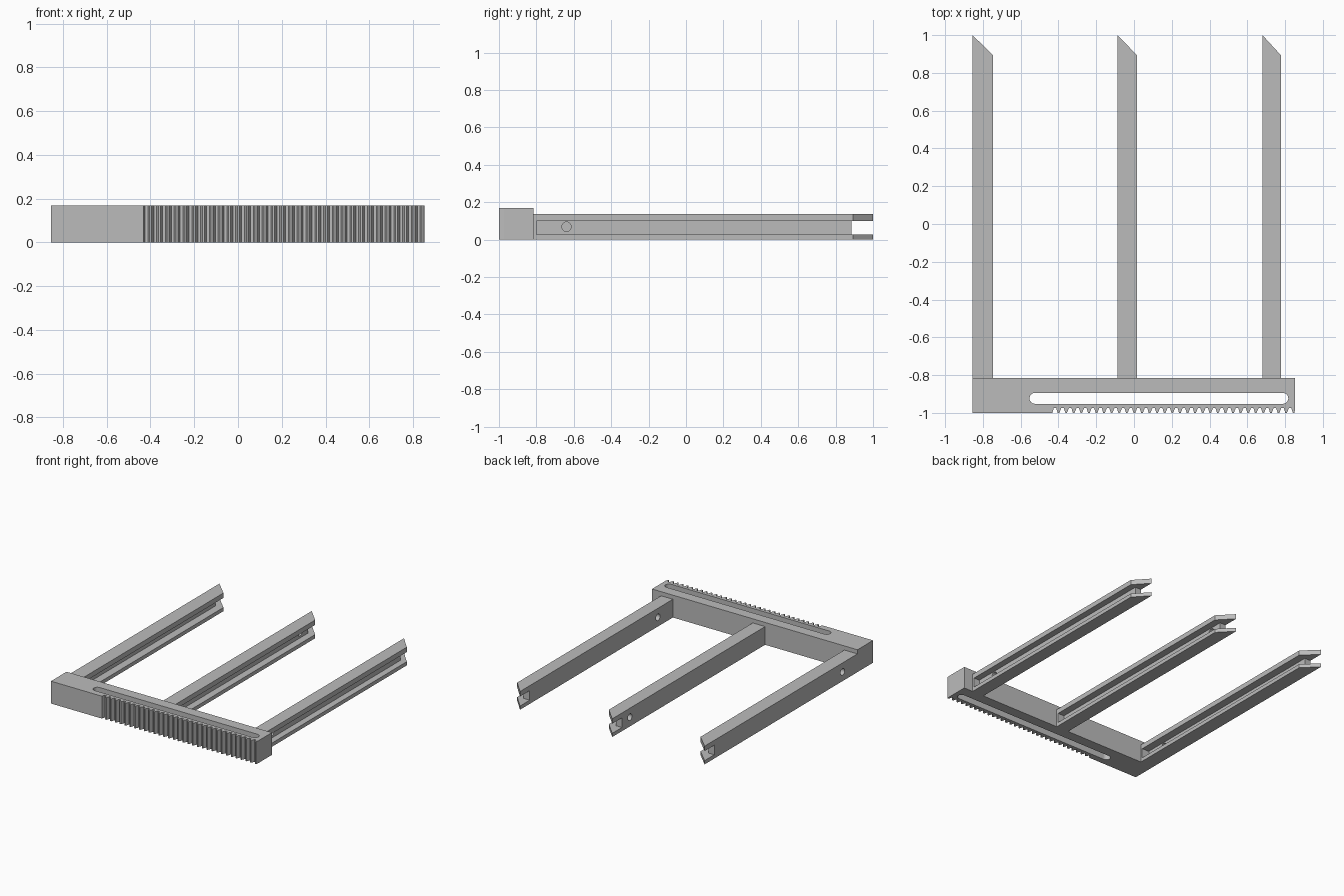
import bpy, bmesh, math
from mathutils import Matrix

cube = bpy.data.objects.get("Cube")
if cube:
    bpy.data.objects.remove(cube, do_unlink=True)

GREY = (0.5, 0.5, 0.5, 1)
grey = bpy.data.materials.new("plain grey")
grey.use_nodes = True
grey.diffuse_color = GREY
grey.node_tree.nodes["Principled BSDF"].inputs["Base Color"].default_value = GREY


def finish(name, bm):
    bmesh.ops.recalc_face_normals(bm, faces=bm.faces)
    mesh = bpy.data.meshes.new(name)
    bm.to_mesh(mesh)
    bm.free()
    mesh.materials.append(grey)
    obj = bpy.data.objects.new(name, mesh)
    bpy.context.collection.objects.link(obj)
    return obj


def prism(name, outline, z0, z1):
    """Extrude a plan outline from z0 up to z1."""
    bm = bmesh.new()
    face = bm.faces.new([bm.verts.new((x, y, z0)) for x, y in outline])
    top = bmesh.ops.extrude_face_region(bm, geom=[face])["geom"]
    verts = [g for g in top if isinstance(g, bmesh.types.BMVert)]
    bmesh.ops.translate(bm, verts=verts, vec=(0, 0, z1 - z0))
    return finish(name, bm)


def box(name, x0, x1, y0, y1, z0, z1):
    return prism(name, [(x0, y0), (x1, y0), (x1, y1), (x0, y1)], z0, z1)


def peg(name, x, y, z, radius, length):
    """Round pin lying along x."""
    bm = bmesh.new()
    place = Matrix.Translation((x, y, z)) @ Matrix.Rotation(math.pi / 2, 4, "Y")
    bmesh.ops.create_cone(bm, cap_ends=True, segments=32, radius1=radius,
                          radius2=radius, depth=length, matrix=place)
    return finish(name, bm)


def cut(obj, cutters):
    """Subtract the cutters, bake the result and remove them."""
    for c in cutters:
        c.hide_render = True
        mod = obj.modifiers.new("cut", "BOOLEAN")
        mod.operation, mod.solver, mod.object = "DIFFERENCE", "EXACT", c
    bpy.context.view_layer.update()
    graph = bpy.context.evaluated_depsgraph_get()
    mesh = bpy.data.meshes.new_from_object(obj.evaluated_get(graph))
    obj.modifiers.clear()
    obj.data = mesh
    for c in cutters:
        bpy.data.objects.remove(c, do_unlink=True)


# Toothed bar: plain block on the right, rack teeth along the rest of the front
LEFT, RIGHT, FRONT, BACK = 0.853, -0.855, -1.0, -0.815
ROOT, TEETH, START = -0.974, 32, -0.432
pitch = (LEFT - START) / TEETH
outline = [(LEFT, BACK), (RIGHT, BACK), (RIGHT, FRONT), (START, FRONT)]
for i in range(TEETH):
    x = START + i * pitch
    outline += [(x + pitch * f, y) for f, y in
                ((0.18, ROOT), (0.5, ROOT), (0.7, FRONT), (0.92, FRONT))]
outline.append((LEFT, ROOT))
bar = prism("toothed_bar", outline, 0, 0.168)

# Long round-ended slot through the bar
SLOT_Y, SLOT_R = -0.923, 0.029
slot = []
for cx, start in ((0.788, -90), (-0.524, 90)):
    for k in range(13):
        a = math.radians(start + 15 * k)
        slot.append((cx + SLOT_R * math.cos(a), SLOT_Y + SLOT_R * math.sin(a)))
cut(bar, [prism("slot_cutter", slot, -0.1, 0.3)])

# Three grooved arms with slanted, forked tips and one pin hole each
HEIGHT, GROOVE_LOW, GROOVE_HIGH = 0.137, 0.028, 0.1
for name, x0, x1, hole_y in (("right_arm", -0.855, -0.746, -0.639),
                             ("middle_arm", -0.087, 0.016, 0.79),
                             ("left_arm", 0.68, 0.778, -0.639)):
    arm = prism(name, [(x0, BACK), (x1, BACK), (x1, 0.893), (x0, 1)], 0, HEIGHT)
    web = x0 + 0.05
    # Side groove and open fork in one stepped cutter
    groove = prism("groove_cutter",
                   [(web, -0.8), (x1 + 0.1, -0.8), (x1 + 0.1, 1.1),
                    (x0 - 0.1, 1.1), (x0 - 0.1, 0.885), (web, 0.885)],
                   GROOVE_LOW, GROOVE_HIGH)
    cut(arm, [groove, peg("hole_cutter", x0, hole_y, 0.069, 0.025, 0.15)])
